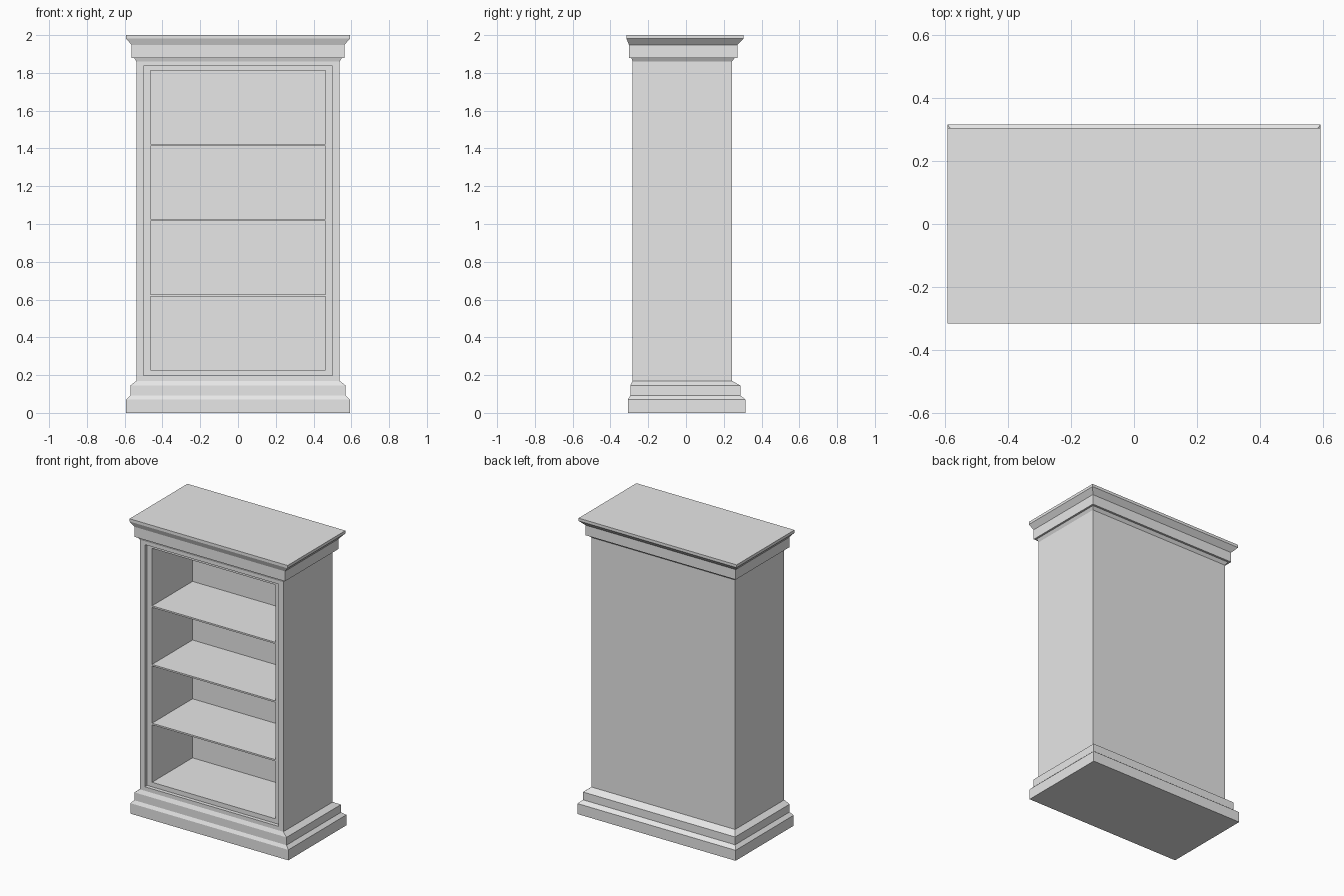
import bpy
import bmesh

cube = bpy.data.objects.get("Cube")
if cube:
    bpy.data.objects.remove(cube, do_unlink=True)

# One painted finish for the whole bookcase
paint = bpy.data.materials.new("light_grey_paint")
paint.use_nodes = True
paint.diffuse_color = (0.8, 0.8, 0.8, 1)
paint.node_tree.nodes["Principled BSDF"].inputs["Base Color"].default_value = (0.8, 0.8, 0.8, 1)


def loft(name, rings, place):
    """Join rectangles (half width, low, high, position) in order and cap both ends."""
    bm = bmesh.new()
    loops = []
    for half, low, high, pos in rings:
        corners = [(-half, low), (half, low), (half, high), (-half, high)]
        loops.append([bm.verts.new(place(a, b, pos)) for a, b in corners])
    for one, two in zip(loops, loops[1:]):
        for i in range(4):
            j = (i + 1) % 4
            bm.faces.new((one[i], one[j], two[j], two[i]))
    bm.faces.new(loops[0])
    bm.faces.new(loops[-1])
    bmesh.ops.recalc_face_normals(bm, faces=bm.faces)
    mesh = bpy.data.meshes.new(name)
    bm.to_mesh(mesh)
    bm.free()
    mesh.materials.append(paint)
    obj = bpy.data.objects.new(name, mesh)
    bpy.context.collection.objects.link(obj)
    return obj


def stacked(a, b, pos):      # rectangles lie flat, stacked upwards
    return (a, b, pos)


def standing(a, b, pos):     # rectangles stand upright, placed front to back
    return (a, pos, b)


FRONT, BACK, HALF = -0.283, 0.243, 0.538
FOOT, HEAD = 0.17, 1.86
FACE, INNER_BACK = -0.258, 0.175
OPENING, FLOOR, CEILING = 0.463, 0.228, 1.812

# Carcass: outer shell, shallow frame rebate, then the deep shelf recess
loft("carcass", [
    (HALF, FOOT, HEAD, BACK),
    (HALF, FOOT, HEAD, FRONT),
    (0.5, 0.197, 1.837, FRONT),
    (0.5, 0.197, 1.837, FACE),
    (OPENING, FLOOR, CEILING, FACE),
    (OPENING, FLOOR, CEILING, INNER_BACK),
], standing)

# Stepped plinth
loft("plinth", [
    (0.592, -0.307, 0.315, 0),
    (0.592, -0.307, 0.315, 0.071),
    (0.57, -0.295, 0.288, 0.092),
    (0.57, -0.295, 0.288, 0.145),
    (HALF, FRONT, BACK, FOOT),
], stacked)

# Cornice with a small cove below and a flared top
loft("cornice", [
    (HALF, FRONT, BACK, HEAD),
    (0.55, -0.289, 0.258, 1.88),
    (0.563, -0.302, 0.272, 1.88),
    (0.563, -0.302, 0.272, 1.948),
    (0.592, -0.315, 0.304, 1.981),
    (0.592, -0.315, 0.304, 2),
], stacked)

# Three shelves flush with the frame
for number, top in enumerate((0.628, 1.026, 1.423), 1):
    loft(f"shelf_{number}", [
        (OPENING, FACE, INNER_BACK, top - 0.011),
        (OPENING, FACE, INNER_BACK, top),
    ], stacked)
